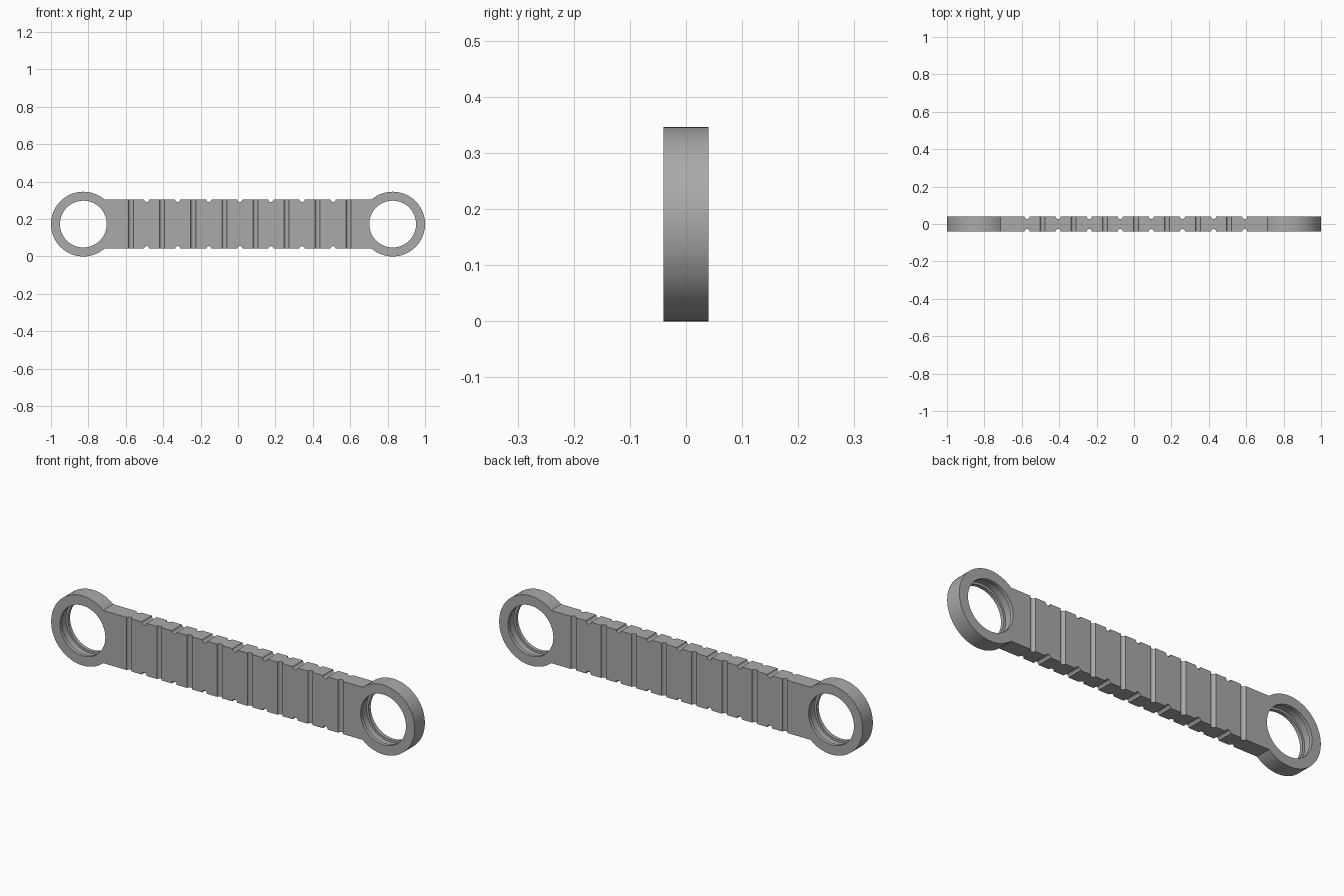
import bpy
import bmesh
from math import sin, cos, pi, asin, radians
from mathutils import Matrix, Vector

if "Cube" in bpy.data.objects:
    bpy.data.objects.remove(bpy.data.objects["Cube"], do_unlink=True)

HALF_T = 0.04        # half thickness
MID_Z = 0.173        # height of the long axis
RING_X, RING_R, BORE_R = 0.827, 0.173, 0.125
BAR_H = 0.131        # half height of the bar
PITCH, SHIFT, GROOVE_R = 0.1662, 0.01, 0.0135

steel = bpy.data.materials.new("plain_grey")
steel.use_nodes = True
grey = (0.4, 0.4, 0.4, 1)
steel.diffuse_color = grey
steel.node_tree.nodes["Principled BSDF"].inputs["Base Color"].default_value = grey


def make_object(name, bm):
    bmesh.ops.recalc_face_normals(bm, faces=bm.faces)
    mesh = bpy.data.meshes.new(name)
    bm.to_mesh(mesh)
    bm.free()
    mesh.materials.append(steel)
    obj = bpy.data.objects.new(name, mesh)
    bpy.context.collection.objects.link(obj)
    return obj


def arc(cx, cz, r, start, end, steps):
    angles = [start + (end - start) * i / steps for i in range(steps + 1)]
    return [(cx + r * cos(a), cz + r * sin(a)) for a in angles]


def outline():
    """Two round ends joined by a straight bar with notched edges."""
    a = pi - asin(BAR_H / RING_R)
    notches = [SHIFT + PITCH * k for k in range(-3, 4)]
    pts = arc(RING_X, 0, RING_R, -a, a, 96)
    for x in reversed(notches):
        pts += arc(x, BAR_H, GROOVE_R, 0, -pi, 6)
    pts += arc(-RING_X, 0, RING_R, pi - a, pi + a, 96)
    for x in notches:
        pts += arc(x, -BAR_H, GROOVE_R, pi, 0, 6)
    return pts


# Link plate: the outline extruded through its thickness
bm = bmesh.new()
face = bm.faces.new([bm.verts.new((x, -HALF_T, MID_Z + z)) for x, z in outline()])
side = bmesh.ops.extrude_face_region(bm, geom=[face])["geom"]
bmesh.ops.translate(bm, vec=(0, 2 * HALF_T, 0),
                    verts=[v for v in side if isinstance(v, bmesh.types.BMVert)])
plate = make_object("link_plate", bm)

# Cutter for the upright grooves on both broad faces
bm = bmesh.new()
for k in range(8):
    for y in (-HALF_T, HALF_T):
        bmesh.ops.create_cone(
            bm, cap_ends=True, segments=12, radius1=GROOVE_R, radius2=GROOVE_R,
            depth=0.5,
            matrix=Matrix.Translation((SHIFT + PITCH * (k - 3.5), y, MID_Z)))
grooves = make_object("groove_cutter", bm)

# Cutter for the bores, each with a wider channel inside
profile = [(0, -0.06), (BORE_R, -0.06), (BORE_R, -0.022), (0.136, -0.022),
           (0.136, 0.022), (BORE_R, 0.022), (BORE_R, 0.06), (0, 0.06)]
bm = bmesh.new()
for sx in (-RING_X, RING_X):
    centre = Vector((sx, 0, MID_Z))
    verts = [bm.verts.new(centre + Vector((r, y, 0))) for r, y in profile]
    edges = [bm.edges.new(pair) for pair in zip(verts, verts[1:])]
    bmesh.ops.spin(bm, geom=verts + edges, cent=centre, axis=(0, 1, 0),
                   angle=2 * pi, steps=96)
bmesh.ops.remove_doubles(bm, verts=bm.verts, dist=0.0001)
bores = make_object("bore_cutter", bm)

# Cut and tidy up
bpy.context.view_layer.objects.active = plate
for cutter in (grooves, bores):
    cutter.hide_render = True
    mod = plate.modifiers.new(cutter.name, 'BOOLEAN')
    mod.operation = 'DIFFERENCE'
    mod.solver = 'EXACT'
    mod.object = cutter
    bpy.ops.object.modifier_apply(modifier=mod.name)
    bpy.data.objects.remove(cutter, do_unlink=True)

bpy.ops.object.select_all(action='DESELECT')
plate.select_set(True)
bpy.ops.object.shade_smooth_by_angle(angle=radians(32))
